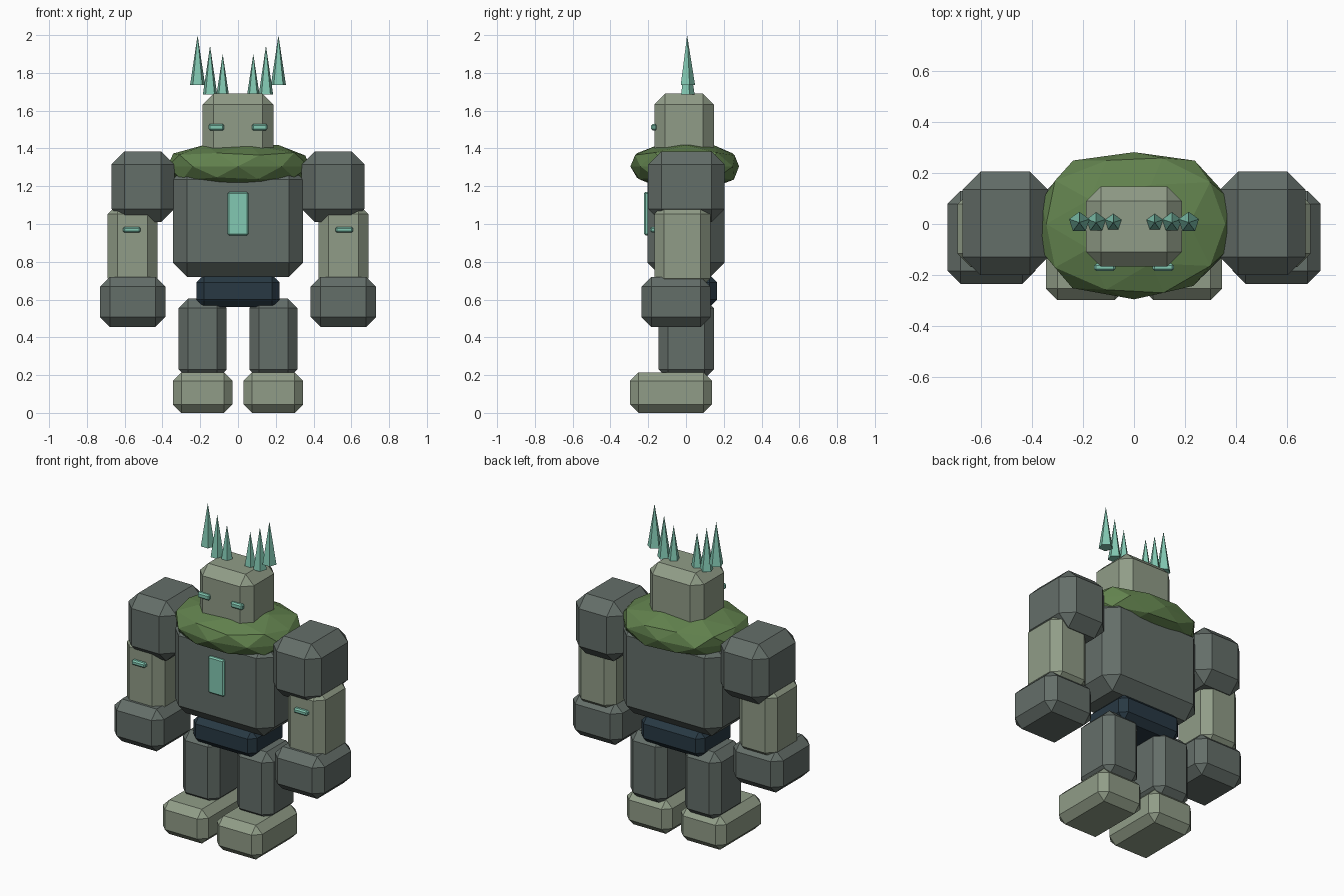
import bpy, bmesh, math, random
from mathutils import Vector

if "Cube" in bpy.data.objects:
    bpy.data.objects.remove(bpy.data.objects["Cube"])

random.seed(4)


def material(name, rgb):
    m = bpy.data.materials.new(name)
    m.diffuse_color = (*rgb, 1)
    m.use_nodes = True
    m.node_tree.nodes["Principled BSDF"].inputs["Base Color"].default_value = m.diffuse_color
    return m


DARK = material("dark stone", (0.127, 0.156, 0.141))
LIGHT = material("light stone", (0.28, 0.335, 0.245))
MOSS = material("moss green", (0.122, 0.223, 0.076))
CRYSTAL = material("teal crystal", (0.223, 0.578, 0.445))
NAVY = material("navy stone", (0.021, 0.040, 0.056))


def finish(name, bm, mat):
    bmesh.ops.recalc_face_normals(bm, faces=bm.faces)
    mesh = bpy.data.meshes.new(name)
    bm.to_mesh(mesh)
    bm.free()
    mesh.materials.append(mat)
    obj = bpy.data.objects.new(name, mesh)
    bpy.context.collection.objects.link(obj)
    return obj


def block(name, x, y, z, bevel, mat):
    """Chamfered block given its (min, max) range on each axis."""
    bm = bmesh.new()
    bmesh.ops.create_cube(bm, size=1)
    for v in bm.verts:
        v.co = Vector([(a + b) / 2 + c * (b - a) for (a, b), c in zip((x, y, z), v.co)])
    bmesh.ops.bevel(bm, geom=bm.edges[:], offset=bevel, segments=1,
                    profile=0.5, affect='EDGES')
    return finish(name, bm, mat)


def pair(name, x, y, z, bevel, mat):
    """Left and right copies of a block; x is given for the right side."""
    block("right_" + name, x, y, z, bevel, mat)
    block("left_" + name, (-x[1], -x[0]), y, z, bevel, mat)


# Body core
block("torso", (-0.345, 0.345), (-0.205, 0.205), (0.72, 1.31), 0.075, DARK)
block("hips", (-0.22, 0.22), (-0.165, 0.165), (0.56, 0.73), 0.04, NAVY)
block("head", (-0.187, 0.187), (-0.167, 0.147), (1.33, 1.69), 0.057, LIGHT)

# Arms
pair("shoulder", (0.337, 0.67), (-0.2, 0.205), (1.01, 1.385), 0.07, DARK)
pair("forearm", (0.427, 0.69), (-0.168, 0.13), (0.66, 1.105), 0.052, LIGHT)
pair("fist", (0.385, 0.73), (-0.235, 0.13), (0.455, 0.72), 0.052, DARK)

# Legs
pair("leg", (0.06, 0.315), (-0.145, 0.148), (0.18, 0.605), 0.05, DARK)
pair("foot", (0.03, 0.345), (-0.297, 0.137), (0.0, 0.215), 0.045, LIGHT)

# Glowing crystal details
block("chest_crystal", (-0.055, 0.055), (-0.222, -0.19), (0.94, 1.17), 0.008, CRYSTAL)
pair("eye", (0.073, 0.156), (-0.184, -0.155), (1.495, 1.53), 0.008, CRYSTAL)
pair("forearm_crystal", (0.515, 0.61), (-0.19, -0.155), (0.955, 0.985), 0.008, CRYSTAL)

# Crown spikes: x, base height, tip height, radius
for i, (x, z0, z1, r) in enumerate([(0.214, 1.735, 2.0, 0.042),
                                    (0.148, 1.685, 1.945, 0.040),
                                    (0.081, 1.682, 1.90, 0.035)]):
    for side, s in (("right", 1), ("left", -1)):
        bm = bmesh.new()
        bmesh.ops.create_cone(bm, cap_ends=True, segments=5, radius1=r,
                              radius2=0, depth=z1 - z0)
        bmesh.ops.translate(bm, verts=bm.verts, vec=(s * x, 0.006, (z0 + z1) / 2))
        finish(f"{side}_crown_spike_{i + 1}", bm, CRYSTAL)

# Mossy collar: squashed faceted ball, slightly squared and roughened
bm = bmesh.new()
bmesh.ops.create_icosphere(bm, subdivisions=2, radius=1)
for v in bm.verts:
    n = v.co.normalized()
    p = 2.5
    k = 1 / sum(abs(c) ** p for c in n) ** (1 / p)
    k *= random.uniform(0.97, 1.03)
    v.co = Vector((n.x * k * 0.38, n.y * k * 0.288, 1.305 + n.z * k * 0.122))
finish("moss_collar", bm, MOSS)
